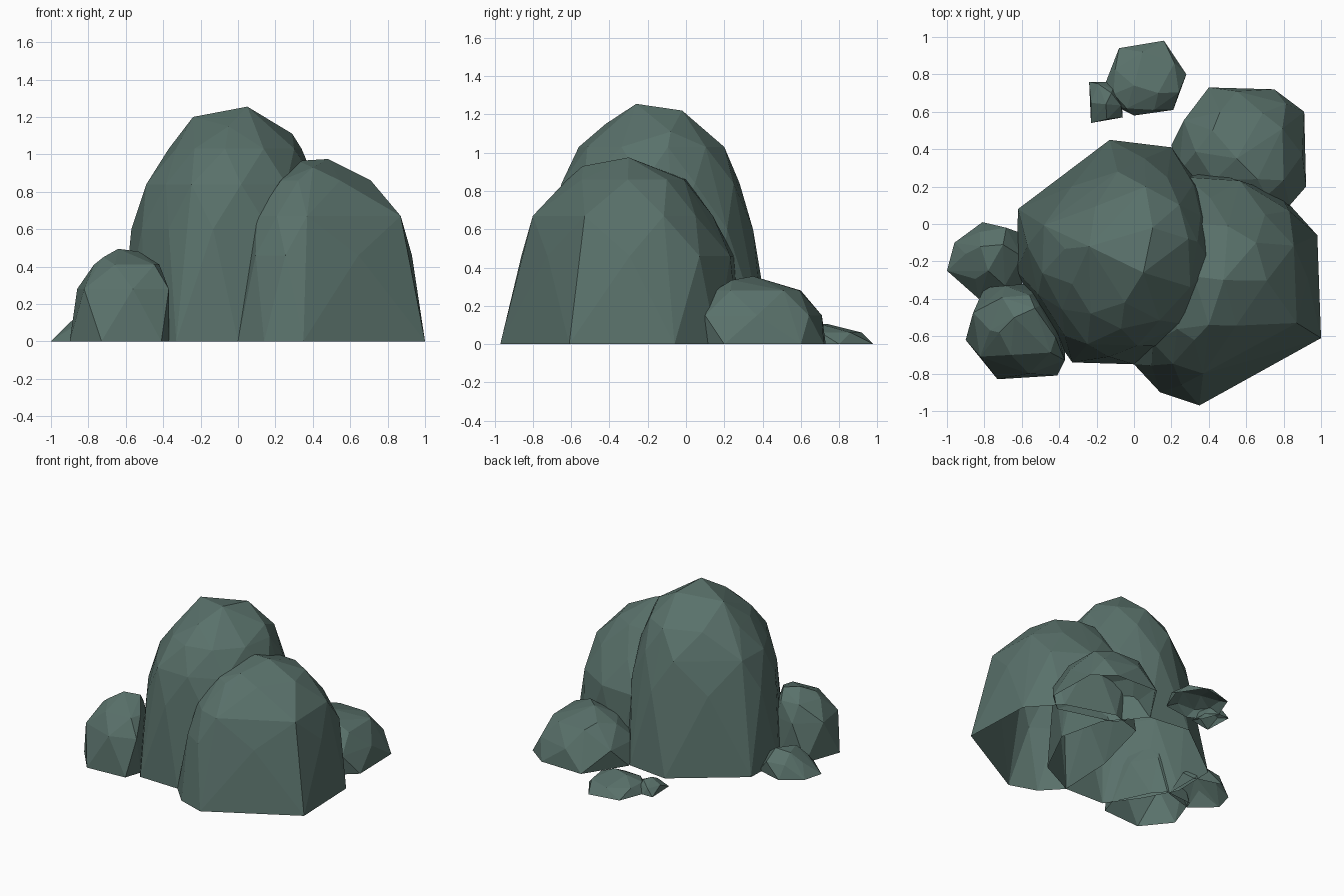
import bpy, bmesh

if "Cube" in bpy.data.objects:
    bpy.data.objects.remove(bpy.data.objects["Cube"])

stone = bpy.data.materials.new("mossy grey stone")
stone.diffuse_color = (0.10, 0.165, 0.145, 1)
stone.use_nodes = True
stone.node_tree.nodes["Principled BSDF"].inputs["Base Color"].default_value = stone.diffuse_color


def fit(points, box):
    """Stretch an outline so that it fills box = (x0, x1, y0, y1)."""
    xs, ys = zip(*points)
    def lerp(v, a, lo, hi):
        return lo + (v - min(a)) / (max(a) - min(a)) * (hi - lo)
    return [(lerp(x, xs, *box[:2]), lerp(y, ys, *box[2:])) for x, y in points]


def rock(name, outline, rings, peaks):
    """Faceted boulder: footprint, shrinking staggered rings, summit points; open underneath."""
    bm = bmesh.new()
    for x, y in outline:
        bm.verts.new((x, y, 0))
    n = len(outline)
    mids = [((outline[i][0] + outline[i - 1][0]) / 2,
             (outline[i][1] + outline[i - 1][1]) / 2) for i in range(n)]
    for k, (z, *box) in enumerate(rings):
        for x, y in fit(mids if k % 2 == 0 else outline, box):
            bm.verts.new((x, y, z))
    for p in peaks:
        bm.verts.new(p)
    bmesh.ops.convex_hull(bm, input=bm.verts[:])
    bmesh.ops.delete(bm, geom=[v for v in bm.verts if not v.link_faces], context='VERTS')
    bmesh.ops.recalc_face_normals(bm, faces=bm.faces[:])
    # hollow underside
    base = [f for f in bm.faces if all(v.co.z < 1e-4 for v in f.verts)]
    bmesh.ops.delete(bm, geom=base, context='FACES')
    me = bpy.data.meshes.new(name)
    bm.to_mesh(me)
    bm.free()
    me.materials.append(stone)
    bpy.context.collection.objects.link(bpy.data.objects.new(name, me))


# Tall central boulder
rock("main_boulder",
     [(-.63, -.25), (-.5, -.5), (-.33, -.74), (0, -.75), (.3, -.6), (.5, -.2),
      (.42, .15), (.2, .41), (-.13, .45), (-.62, .08)],
     [(.6, -.57, .46, -.71, .35), (.84, -.49, .42, -.65, .28), (1.03, -.37, .34, -.56, .2)],
     [(.05, -.26, 1.255), (-.24, -.12, 1.2), (.1, -.02, 1.22), (.29, -.08, 1.11),
      (-.05, -.42, 1.15)])

# Second boulder at the front right
rock("front_right_boulder",
     [(0, -.75), (.14, -.9), (.35, -.97), (1, -.61), (.98, -.06), (.78, .16),
      (.4, .28), (.15, .2), (.02, -.3)],
     [(.46, .04, .93, -.86, .25), (.67, .1, .87, -.8, .14), (.86, .2, .71, -.62, 0)],
     [(.48, -.3, .975), (.32, -.28, .965), (.4, -.54, .93)])

# Medium stone at the front left
rock("front_left_stone",
     [(-.9, -.62), (-.73, -.83), (-.41, -.81), (-.37, -.68), (-.5, -.41),
      (-.58, -.32), (-.8, -.34)],
     [(.28, -.86, -.37, -.8, -.33), (.41, -.77, -.42, -.7, -.38)],
     [(-.64, -.5, .495), (-.53, -.45, .48), (-.72, -.58, .45)])

# Low stone at the left
rock("left_stone",
     [(-1, -.25), (-.83, -.4), (-.6, -.33), (-.6, -.05), (-.81, .01), (-.96, -.1)],
     [(.1, -.9, -.6, -.33, -.02)],
     [(-.82, -.12, .17), (-.7, -.11, .18), (-.78, -.25, .17)])

# Wide stone at the back right
rock("back_right_stone",
     [(.2, .42), (.35, .2), (.78, .08), (.92, .2), (.91, .6), (.75, .72), (.4, .73)],
     [(.15, .24, .9, .1, .71), (.28, .33, .8, .15, .6)],
     [(.55, .35, .355), (.66, .24, .335), (.42, .5, .31)])

# Two loose stones behind
rock("back_stone",
     [(-.15, .76), (-.1, .63), (0, .58), (.21, .61), (.28, .8), (.16, .98), (-.08, .94)],
     [(.06, -.11, .24, .61, .92)],
     [(0, .74, .105), (.13, .7, .105)])
rock("back_pebble",
     [(-.24, .76), (-.23, .54), (-.06, .57), (-.07, .7), (-.15, .76)],
     [(.05, -.23, -.07, .56, .75)],
     [(-.15, .64, .09), (-.12, .7, .085)])
